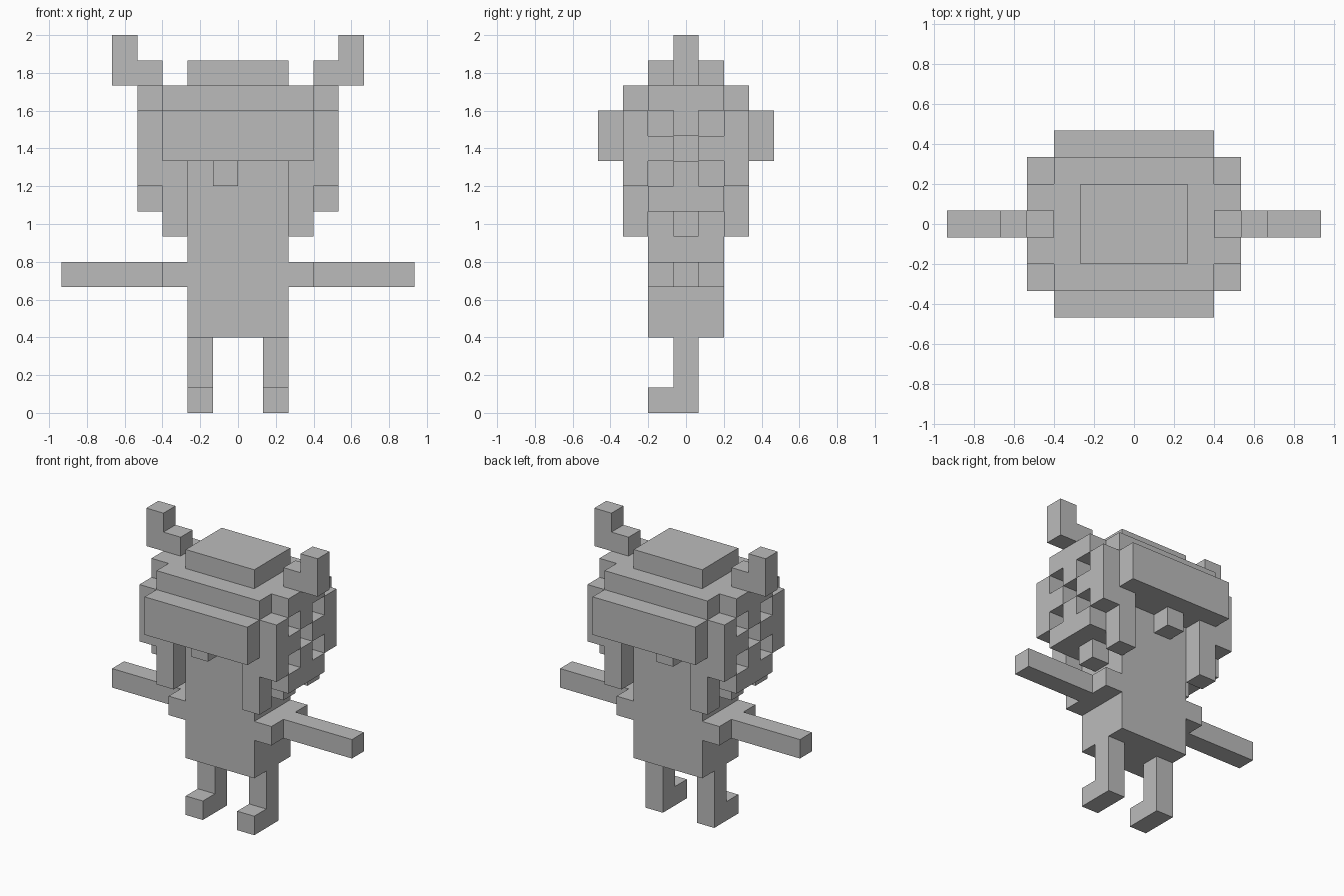
import bpy, bmesh
from mathutils import Vector

if "Cube" in bpy.data.objects:
    bpy.data.objects.remove(bpy.data.objects["Cube"])

U = 2 / 15  # one block

grey = bpy.data.materials.new("plain_grey")
grey.diffuse_color = (0.5, 0.5, 0.5, 1)
grey.use_nodes = True
grey.node_tree.nodes["Principled BSDF"].inputs["Base Color"].default_value = grey.diffuse_color


def part(name, *boxes, flip_x=1, flip_y=1):
    """Joins blocky boxes (x0, x1, y0, y1, z0, z1), in block units, into one part."""
    bm = bmesh.new()
    flip = Vector((flip_x, flip_y, 1))
    for x0, x1, y0, y1, z0, z1 in boxes:
        for v in bmesh.ops.create_cube(bm, size=1)["verts"]:
            v.co = Vector((x1 if v.co.x > 0 else x0,
                           y1 if v.co.y > 0 else y0,
                           z1 if v.co.z > 0 else z0)) * flip * U
    bmesh.ops.recalc_face_normals(bm, faces=bm.faces)
    mesh = bpy.data.meshes.new(name)
    bm.to_mesh(mesh)
    bm.free()
    mesh.materials.append(grey)
    bpy.context.collection.objects.link(bpy.data.objects.new(name, mesh))


# Torso, head core and cap
part("torso", (-2, 2, -1.5, 1.5, 3, 13))
part("crown", (-3, 3, -2.5, 2.5, 12, 13))
part("cap", (-2, 2, -1.5, 1.5, 13, 14))

# Front and back of the head
for label, s in (("front", -1), ("back", 1)):
    part(label + "_brow", (-3, 3, 2.5, 3.5, 10, 12), flip_y=s)
    part(label + "_head_band", (-3, 3, 1.5, 2.5, 10, 12), flip_y=s)
    part(label + "_nose", (-1, 0, 1.5, 2.5, 9, 10), flip_y=s)

# Mirrored left and right parts
for label, s in (("left", -1), ("right", 1)):
    part(label + "_head_side", (2, 3, -1.5, 1.5, 8, 12), flip_x=s)
    # Panel with five square openings in an X
    part(label + "_side_lattice",
         (3, 4, -1.5, 1.5, 12, 13),
         (3, 4, -0.5, 0.5, 11, 12),
         (3, 4, -1.5, -0.5, 10, 11),
         (3, 4, 0.5, 1.5, 10, 11),
         (3, 4, -0.5, 0.5, 9, 10),
         (3, 4, -1.5, 1.5, 8, 9), flip_x=s)
    for end, t in (("front", -1), ("back", 1)):
        part(f"{label}_{end}_post", (3, 4, 1.5, 2.5, 9, 12), flip_x=s, flip_y=t)
        part(f"{label}_{end}_lock", (2, 3, 1.5, 2.5, 7, 10), flip_x=s, flip_y=t)
    part(label + "_earring", (2, 3, -0.5, 0.5, 7, 8), flip_x=s)
    part(label + "_horn", (3, 5, -0.5, 0.5, 13, 14), (4, 5, -0.5, 0.5, 14, 15), flip_x=s)
    part(label + "_shoulder", (2, 3, -1.5, 1.5, 5, 6), flip_x=s)
    part(label + "_arm", (3, 7, -0.5, 0.5, 5, 6), flip_x=s)
    part(label + "_leg", (1, 2, -0.5, 0.5, 0, 3), flip_x=s)
    part(label + "_foot", (1, 2, -1.5, -0.5, 0, 1), flip_x=s)
